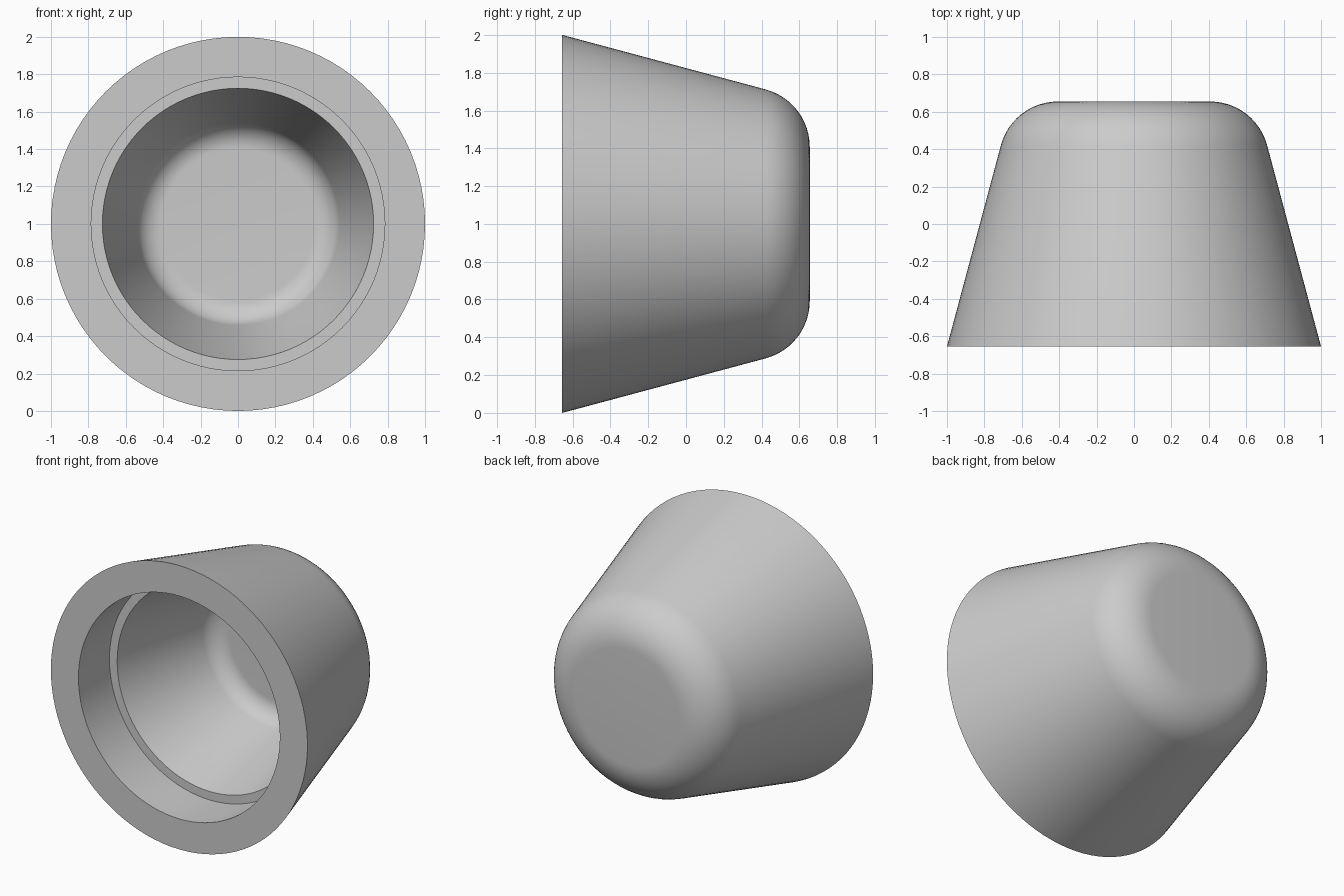
import bpy, bmesh
from math import sin, cos, tan, radians, pi

cube = bpy.data.objects.get("Cube")
if cube:
    bpy.data.objects.remove(cube, do_unlink=True)

SEGMENTS = 96
FRONT, BACK = -0.655, 0.655
TAPER = radians(15)
WALL = 0.175


def rounded_corner(corner_r, back_y, radius, steps=12):
    """Fillet from the tapered wall round to the flat end, as (r, y) points."""
    flat_r = corner_r - radius * tan((pi / 2 - TAPER) / 2)
    angles = [TAPER + (pi / 2 - TAPER) * i / steps for i in range(steps + 1)]
    return [(flat_r + radius * cos(a), back_y - radius + radius * sin(a)) for a in angles]


# Cup profile: outer wall and closed end, then the rim, counterbore and cavity
corner = 1 - (BACK - FRONT) * tan(TAPER)
outer = [(1.0, FRONT)] + rounded_corner(corner, BACK, 0.315)

step_y, step_r, bore_r = -0.31, 0.725, 0.785
floor_y = BACK - WALL
inner_corner = step_r - (floor_y - step_y) * tan(TAPER)
inner = [(bore_r, FRONT), (bore_r, step_y), (step_r, step_y)]
inner += rounded_corner(inner_corner, floor_y, 0.14)
profile = outer[::-1] + inner

# Revolve the profile about the y axis and close both flat ends
bm = bmesh.new()
rings = []
for r, y in profile:
    angles = [2 * pi * i / SEGMENTS for i in range(SEGMENTS)]
    rings.append([bm.verts.new((r * cos(a), y, 1 + r * sin(a))) for a in angles])
for a, b in zip(rings, rings[1:]):
    for i in range(SEGMENTS):
        j = (i + 1) % SEGMENTS
        bm.faces.new((a[i], a[j], b[j], b[i]))
bm.faces.new(rings[0])
bm.faces.new(rings[-1])
bmesh.ops.recalc_face_normals(bm, faces=bm.faces)

mesh = bpy.data.meshes.new("tapered_cup")
bm.to_mesh(mesh)
bm.free()
cup = bpy.data.objects.new("tapered_cup", mesh)
bpy.context.collection.objects.link(cup)

# Plain grey
grey = bpy.data.materials.new("light_grey")
grey.use_nodes = True
colour = (0.6, 0.6, 0.6, 1)
grey.diffuse_color = colour
grey.node_tree.nodes["Principled BSDF"].inputs["Base Color"].default_value = colour
mesh.materials.append(grey)

# Smooth walls with crisp rim and step edges
bpy.ops.object.select_all(action="DESELECT")
cup.select_set(True)
bpy.context.view_layer.objects.active = cup
bpy.ops.object.shade_smooth_by_angle(angle=radians(30))
